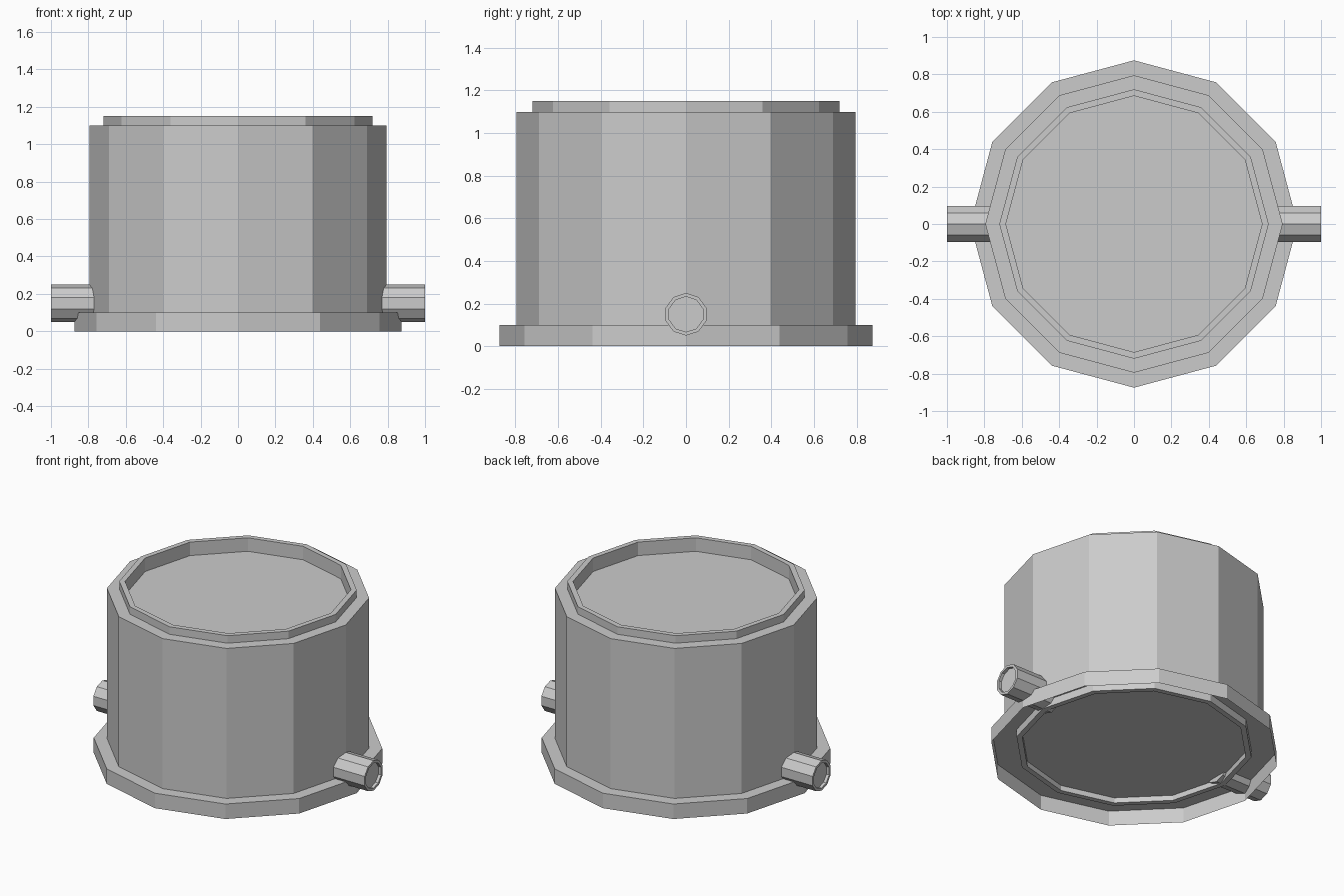
import bpy, bmesh
from math import pi, cos, sin
from mathutils import Matrix

if "Cube" in bpy.data.objects:
    bpy.data.objects.remove(bpy.data.objects["Cube"])


def lathe(name, profile, sides, matrix=None, cap_start=True, cap_end=True):
    """Revolve (radius, height) points around z into flat-sided rings."""
    bm = bmesh.new()
    rings = []
    for r, z in profile:
        rings.append([bm.verts.new((r * cos(2 * pi * i / sides),
                                    r * sin(2 * pi * i / sides), z))
                      for i in range(sides)])
    for a, b in zip(rings, rings[1:]):
        for i in range(sides):
            j = (i + 1) % sides
            bm.faces.new((a[i], a[j], b[j], b[i]))
    if cap_start:
        bm.faces.new(rings[0][::-1])
    if cap_end:
        bm.faces.new(rings[-1])
    bm.normal_update()
    if cap_start and cap_end:
        bmesh.ops.recalc_face_normals(bm, faces=bm.faces[:])
    if matrix is not None:
        bm.transform(matrix)
    mesh = bpy.data.meshes.new(name)
    bm.to_mesh(mesh)
    bm.free()
    obj = bpy.data.objects.new(name, mesh)
    bpy.context.collection.objects.link(obj)
    return obj


# Drum body: raised rim with a recessed lid on top, recessed rim underneath
lathe("drum_body", [
    (0.685, 0.085), (0.685, 0.05), (0.72, 0.05), (0.72, 0.10),
    (0.795, 0.10), (0.795, 1.10), (0.72, 1.10), (0.72, 1.15),
    (0.685, 1.15), (0.685, 1.06)], 12)

# Base flange: thin skirt, open underneath
lathe("base_flange", [(0.875, 0.0), (0.875, 0.10), (0.795, 0.10)], 12,
      cap_start=False, cap_end=False)

# Side pipes: ten-sided stubs with shallow recessed ends
for side, name in ((1, "right_pipe"), (-1, "left_pipe")):
    place = (Matrix.Translation((0, 0, 0.15))
             @ Matrix.Rotation(side * pi / 2, 4, 'Y'))
    lathe(name, [(0.10, 0.65), (0.10, 1.0), (0.083, 1.0), (0.083, 0.98)],
          10, place)
